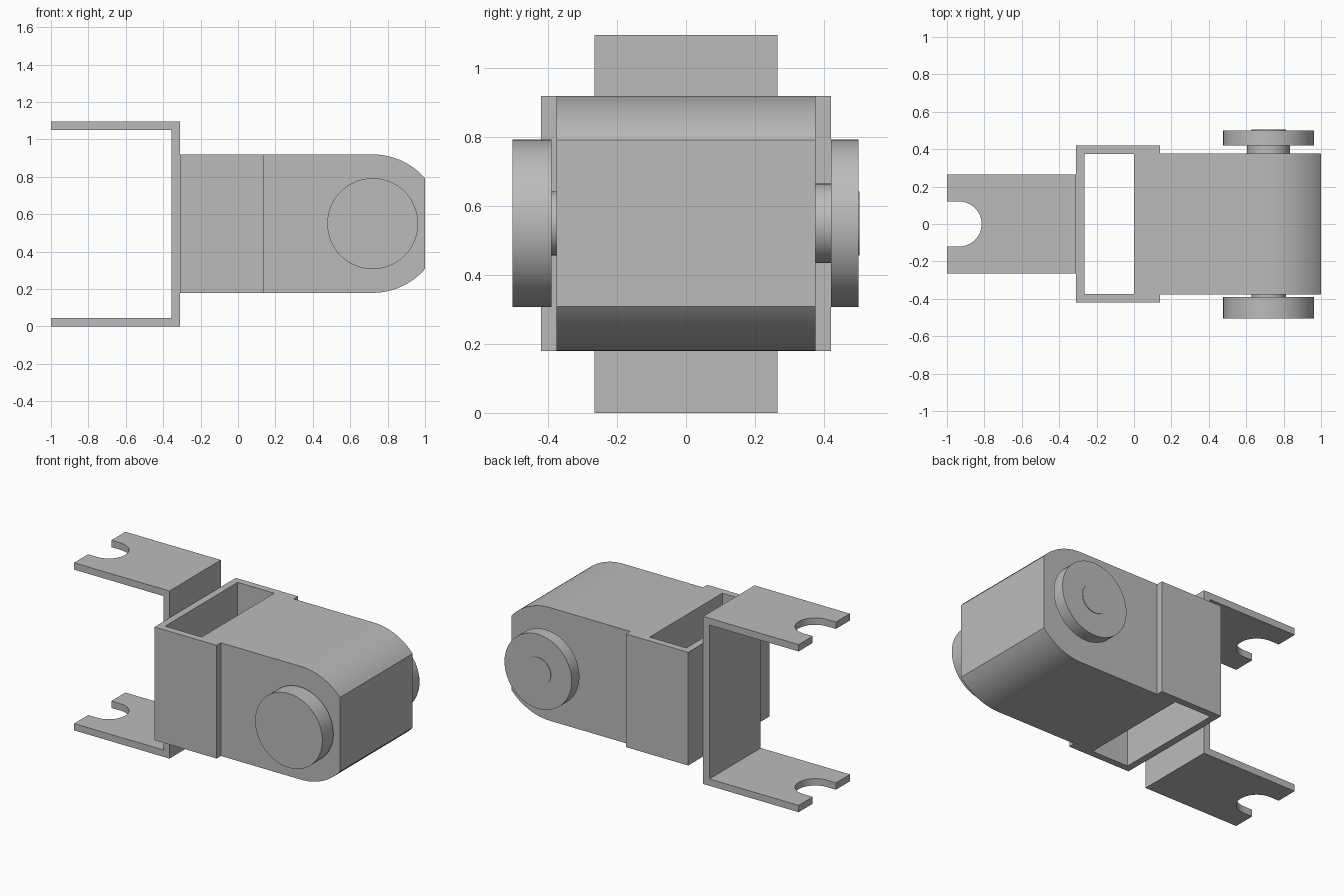
import bpy, bmesh
from math import sin, cos, pi, radians, acos
from mathutils import Vector

cube = bpy.data.objects.get("Cube")
if cube:
    bpy.data.objects.remove(cube, do_unlink=True)

# Material
GREY = (0.5, 0.5, 0.5, 1.0)
grey = bpy.data.materials.new("plain grey")
grey.use_nodes = True
grey.diffuse_color = GREY
grey.node_tree.nodes["Principled BSDF"].inputs["Base Color"].default_value = GREY


def arc(cx, cy, r, start, end, steps):
    """Points along a circular arc, angles in radians."""
    angles = [start + (end - start) * i / steps for i in range(steps + 1)]
    return [(cx + r * cos(a), cy + r * sin(a)) for a in angles]


def extrude(name, outline, low, high, axis):
    """Extrude a closed outline along y (outline in xz) or z (outline in xy)."""
    def place(u, v, d):
        return (u, d, v) if axis == "y" else (u, v, d)

    bm = bmesh.new()
    face = bm.faces.new([bm.verts.new(place(u, v, low)) for u, v in outline])
    new = bmesh.ops.extrude_face_region(bm, geom=[face])["geom"]
    verts = [g for g in new if isinstance(g, bmesh.types.BMVert)]
    bmesh.ops.translate(bm, verts=verts, vec=Vector(place(0, 0, high - low)))
    bmesh.ops.recalc_face_normals(bm, faces=bm.faces[:])
    mesh = bpy.data.meshes.new(name)
    bm.to_mesh(mesh)
    bm.free()
    mesh.materials.append(grey)
    obj = bpy.data.objects.new(name, mesh)
    bpy.context.collection.objects.link(obj)
    return obj


def smooth(obj):
    bpy.ops.object.select_all(action="DESELECT")
    obj.select_set(True)
    bpy.context.view_layer.objects.active = obj
    bpy.ops.object.shade_smooth_by_angle(angle=radians(30))


def channel(left, web, right, low, high, t, open_left):
    """Outline of a U-shaped channel of sheet thickness t."""
    if open_left:
        return [(left, low), (right, low), (right, high), (left, high),
                (left, high - t), (web, high - t), (web, low + t), (left, low + t)]
    return [(right, low), (left, low), (left, high), (right, high),
            (right, high - t), (web, high - t), (web, low + t), (right, low + t)]


SHEET = 0.045
HEIGHT = 1.096
BOTTOM, TOP = 0.18, 0.92
AXLE_X, AXLE_Z = 0.72, 0.55
JOIN = -0.31

# Mounting bracket with rounded slots in both flanges
bracket = extrude("mounting_bracket",
                  channel(-1, JOIN - SHEET, JOIN, 0, HEIGHT, SHEET, True),
                  -0.265, 0.265, "y")
slot = [(-1.1, -0.12)] + arc(-0.935, 0, 0.12, -pi / 2, pi / 2, 32) + [(-1.1, 0.12)]
cutter = extrude("slot_cutter", slot, -0.1, HEIGHT + 0.1, "z")
cutter.hide_render = True
cut = bracket.modifiers.new("slots", "BOOLEAN")
cut.operation = "DIFFERENCE"
cut.object = cutter
cut.solver = "EXACT"
bpy.context.view_layer.objects.active = bracket
bpy.ops.object.modifier_apply(modifier=cut.name)
bpy.data.objects.remove(cutter, do_unlink=True)
smooth(bracket)

# Cradle that grips the body from both sides
extrude("body_cradle", channel(JOIN, JOIN + SHEET, 0.14, -0.42, 0.42, SHEET, False),
        BOTTOM, TOP, "z")

# Motor body with a rounded, truncated nose
radius = (TOP - BOTTOM) / 2
stop = acos((1 - AXLE_X) / radius)
outline = ([(0, BOTTOM)]
           + arc(AXLE_X, AXLE_Z, radius, -pi / 2, -stop, 20)
           + arc(AXLE_X, AXLE_Z, radius, stop, pi / 2, 20)
           + [(0, TOP)])
smooth(extrude("motor_body", outline, -0.376, 0.376, "y"))

# Axle parts: name, radius, y range
for name, r, low, high in (
        ("front_hub", 0.093, -0.4, -0.37),
        ("front_disc", 0.243, -0.504, -0.39),
        ("back_hub", 0.115, 0.37, 0.43),
        ("back_disc", 0.243, 0.42, 0.5),
        ("back_axle_cap", 0.093, 0.49, 0.504)):
    circle = arc(AXLE_X, AXLE_Z, r, 0, 2 * pi, 64)[:-1]
    smooth(extrude(name, circle, low, high, "y"))
